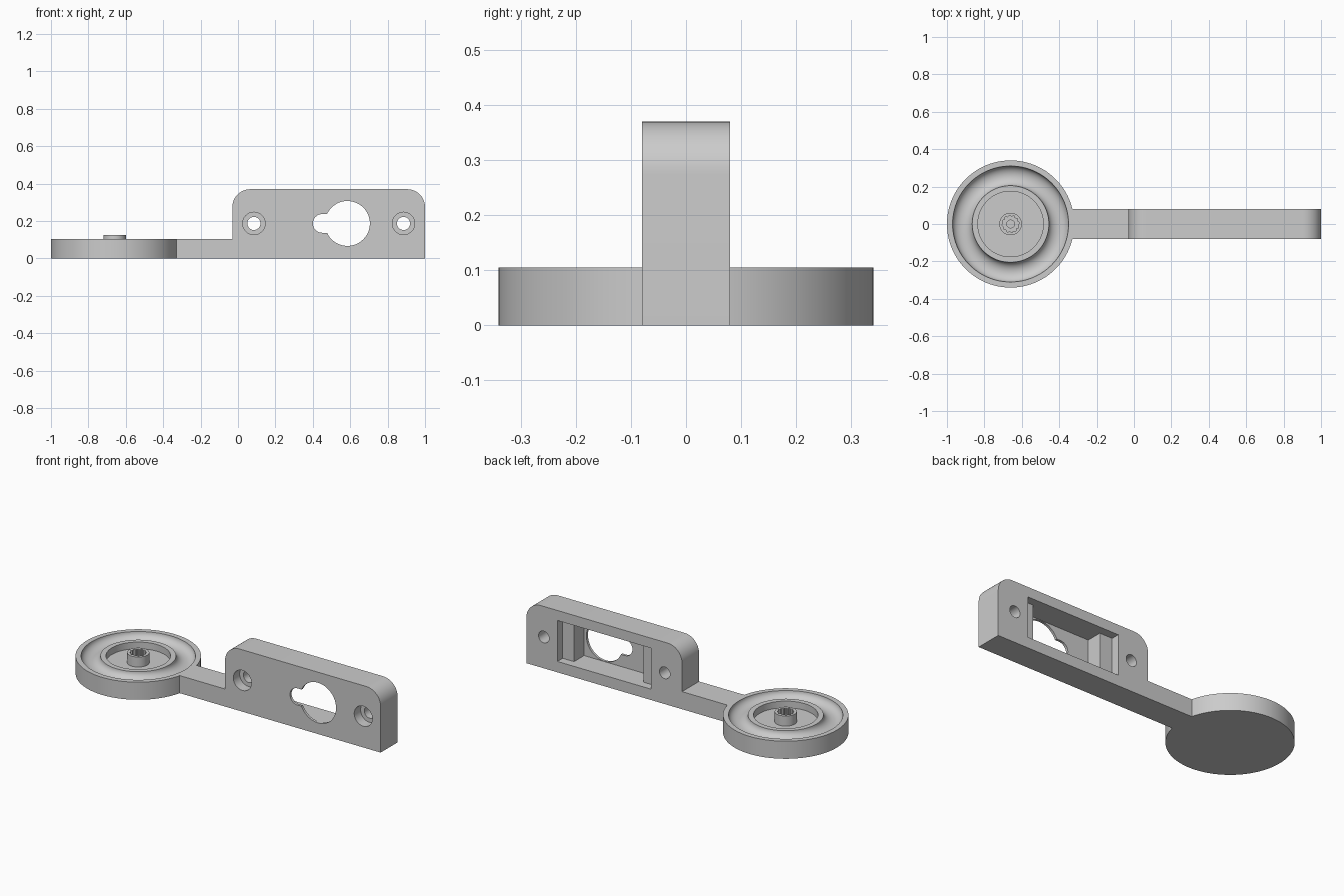
import bpy, bmesh
from math import sin, cos, pi, radians
from mathutils import Vector

cube = bpy.data.objects.get("Cube")
if cube:
    bpy.data.objects.remove(cube, do_unlink=True)

grey = bpy.data.materials.new("plain grey")
grey.use_nodes = True
grey.diffuse_color = (0.6, 0.6, 0.6, 1)
grey.node_tree.nodes["Principled BSDF"].inputs["Base Color"].default_value = (0.6, 0.6, 0.6, 1)


def make_object(name, bm):
    bmesh.ops.recalc_face_normals(bm, faces=bm.faces)
    mesh = bpy.data.meshes.new(name)
    bm.to_mesh(mesh)
    bm.free()
    mesh.materials.append(grey)
    obj = bpy.data.objects.new(name, mesh)
    bpy.context.collection.objects.link(obj)
    return obj


def prism(name, points, lo, hi, axis):
    """Extrude a 2D outline along the y or z axis."""
    place = (lambda a, b, h: (a, h, b)) if axis == "y" else (lambda a, b, h: (a, b, h))
    bm = bmesh.new()
    face = bm.faces.new([bm.verts.new(place(a, b, lo)) for a, b in points])
    ext = bmesh.ops.extrude_face_region(bm, geom=[face])
    moved = [g for g in ext["geom"] if isinstance(g, bmesh.types.BMVert)]
    bmesh.ops.translate(bm, verts=moved, vec=Vector(place(0, 0, hi - lo)))
    return make_object(name, bm)


def arc(cx, cy, r, start, end, steps):
    angles = [radians(start + (end - start) * i / steps) for i in range(steps + 1)]
    return [(cx + r * cos(a), cy + r * sin(a)) for a in angles]


def circle(cx, cy, r, steps=48):
    return arc(cx, cy, r, 0, 360, steps)[:-1]


def cut(target, cutter):
    mod = target.modifiers.new("cut", "BOOLEAN")
    mod.operation = "DIFFERENCE"
    mod.solver = "EXACT"
    mod.object = cutter
    bpy.context.view_layer.objects.active = target
    bpy.ops.object.modifier_apply(modifier=mod.name)
    bpy.data.objects.remove(cutter, do_unlink=True)


def smooth(obj):
    bpy.ops.object.select_all(action="DESELECT")
    obj.select_set(True)
    bpy.context.view_layer.objects.active = obj
    bpy.ops.object.shade_smooth_by_angle(angle=radians(30))


HALF, LOW, TOP, ROUND, MID = 0.08, 0.105, 0.37, 0.095, 0.187
DISH_X = -0.66

# Upright block with the low arm in one outline
outline = [(-0.345, 0), (1, 0)]
outline += arc(1 - ROUND, TOP - ROUND, ROUND, 0, 90, 12)
outline += arc(-0.03 + ROUND, TOP - ROUND, ROUND, 90, 180, 12)
outline += [(-0.03, LOW), (-0.345, LOW)]
body = prism("arm_and_block", outline, -HALF, HALF, "y")

# Stepped pocket in the back
pocket = [(0.175, 0.1), (0.175, 0.03), (0.26, 0.03), (0.26, -0.065),
          (0.72, -0.065), (0.72, 0.03), (0.795, 0.03), (0.795, 0.1)]
cut(body, prism("pocket_cutter", pocket, 0.065, 0.31, "z"))

# Keyhole opening through the thin front wall
cut(body, prism("round_cutter", circle(0.585, MID, 0.12, 64), -0.1, 0, "y"))
slot = arc(0.45, MID, 0.05, 90, 270, 16) + [(0.55, MID - 0.05), (0.55, MID + 0.05)]
cut(body, prism("slot_cutter", slot, -0.1, 0, "y"))

# Counterbored screw holes
for x in (0.085, 0.885):
    cut(body, prism("head_cutter", circle(x, MID, 0.06), -0.1, -0.02, "y"))
    cut(body, prism("screw_cutter", circle(x, MID, 0.035), -0.1, 0.1, "y"))
smooth(body)

# Round dish with a concave channel, a sunk centre and a hub
DEPTH, R_IN, R_OUT = 0.042, 0.205, 0.31
half_width = (R_OUT - R_IN) / 2
profile = [(0, 0), (0.34, 0), (0.34, LOW)]
for i in range(17):
    a = pi * i / 16
    profile.append(((R_IN + R_OUT) / 2 + half_width * cos(a), LOW - DEPTH * sin(a)))
profile += [(0.175, LOW), (0.175, 0.065), (0.06, 0.065), (0.06, 0.125), (0, 0.125)]

bm = bmesh.new()
verts = [bm.verts.new((DISH_X + r, 0, z)) for r, z in profile]
edges = [bm.edges.new(pair) for pair in zip(verts, verts[1:])]
bmesh.ops.spin(bm, geom=verts + edges, cent=(DISH_X, 0, 0), axis=(0, 0, 1),
               angle=2 * pi, steps=96)
bmesh.ops.remove_doubles(bm, verts=bm.verts, dist=0.0001)
dish = make_object("dish", bm)

# Toothed bore in the hub, with a small hole at its floor
teeth = []
for i in range(48):
    r = 0.046 if i % 4 < 2 else 0.04
    a = 2 * pi * (i + 0.5) / 48
    teeth.append((DISH_X + r * cos(a), r * sin(a)))
cut(dish, prism("bore_cutter", teeth, 0.06, 0.2, "z"))
cut(dish, prism("hole_cutter", circle(DISH_X, 0, 0.021, 32), 0.04, 0.2, "z"))
smooth(dish)
